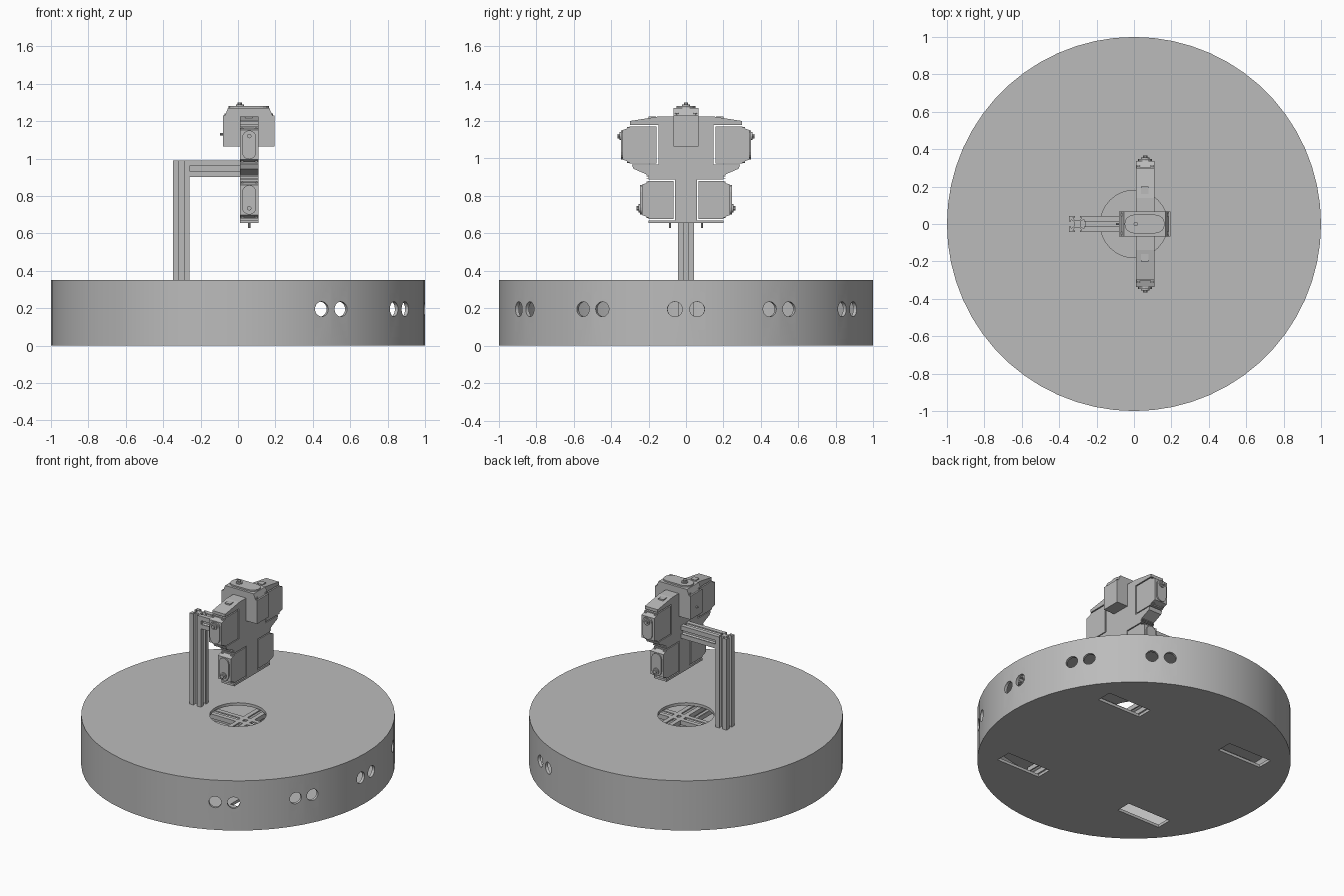
import bpy, bmesh
from math import pi, sin, cos, radians
from mathutils import Matrix, Vector

old = bpy.data.objects.get("Cube")
if old:
    bpy.data.objects.remove(old)

gray = bpy.data.materials.new("plain gray")
gray.use_nodes = True
gray.diffuse_color = (0.5, 0.5, 0.5, 1)
gray.node_tree.nodes["Principled BSDF"].inputs["Base Color"].default_value = (0.5, 0.5, 0.5, 1)


def finish(name, bm):
    bmesh.ops.recalc_face_normals(bm, faces=bm.faces)
    mesh = bpy.data.meshes.new(name)
    bm.to_mesh(mesh)
    bm.free()
    mesh.materials.append(gray)
    obj = bpy.data.objects.new(name, mesh)
    bpy.context.collection.objects.link(obj)
    return obj


def axes(origin, x, y, z):
    """Matrix from a local frame to the model."""
    m = Matrix((x, y, z)).transposed().to_4x4()
    m.translation = Vector(origin)
    return m


X, Y, Z = Vector((1, 0, 0)), Vector((0, 1, 0)), Vector((0, 0, 1))


def add_prism(bm, outline, low, high, frame):
    """Outline in local x, y pushed along local z."""
    face = bm.faces.new([bm.verts.new(frame @ Vector((u, v, low))) for u, v in outline])
    new = bmesh.ops.extrude_face_region(bm, geom=[face])["geom"]
    push = frame.to_3x3() @ Vector((0, 0, high - low))
    bmesh.ops.translate(bm, vec=push, verts=[g for g in new if isinstance(g, bmesh.types.BMVert)])


def add_rod(bm, r, low, high, frame, sides=16):
    ring = [(r * cos(2 * pi * i / sides), r * sin(2 * pi * i / sides)) for i in range(sides)]
    add_prism(bm, ring, low, high, frame)


def add_box(bm, centre, size):
    m = Matrix.Translation(centre) @ Matrix.Diagonal((*size, 1))
    bmesh.ops.create_cube(bm, size=1, matrix=m)


def select_only(obj):
    bpy.ops.object.select_all(action='DESELECT')
    obj.select_set(True)
    bpy.context.view_layer.objects.active = obj


def cut(obj, bm):
    tool = finish("cutter", bm)
    tool.hide_render = True
    select_only(obj)
    mod = obj.modifiers.new("cut", 'BOOLEAN')
    mod.operation, mod.solver, mod.object = 'DIFFERENCE', 'EXACT', tool
    bpy.ops.object.modifier_apply(modifier=mod.name)
    bpy.data.objects.remove(tool)


# Hollow drum base
WALL = 0.02
HEIGHT = 0.35
bm = bmesh.new()
add_rod(bm, 1, 0, HEIGHT, Matrix(), 60)
drum = finish("drum_base", bm)
bm = bmesh.new()
add_rod(bm, 1 - WALL, WALL, HEIGHT - WALL, Matrix(), 60)
cut(drum, bm)

# Top opening, wheel slots and paired sensor holes
bm = bmesh.new()
add_rod(bm, 0.18, 0.3, 0.4, Matrix(), 32)
for sx in (-1, 1):
    for sy in (-1, 1):
        add_box(bm, (sx * 0.5, sy * 0.5, 0), (0.34, 0.11, 0.1))
for pair in range(-60, 61, 30):
    for side in (-3.4, 3.4):
        a = radians(pair + side)
        out = Vector((cos(a), sin(a), 0))
        add_rod(bm, 0.04, 0.9, 1.1, axes((0, 0, 0.195), out.cross(Z), Z, out), 20)
cut(drum, bm)
select_only(drum)
bpy.ops.object.shade_smooth_by_angle(angle=radians(30))


# Slotted frame rails
def rail(name, low, high, frame):
    h, slot, lip, inner, core = 0.044, 0.013, 0.009, 0.024, 0.018
    side = [(-h, -h), (-slot, -h), (-slot, lip - h), (-inner, lip - h), (-slot, -core),
            (slot, -core), (inner, lip - h), (slot, lip - h), (slot, -h)]
    outline = []
    for k in range(4):
        c, s = (1, 0, -1, 0)[k], (0, 1, 0, -1)[k]
        outline += [(c * u - s * v, s * u + c * v) for u, v in side]
    bm = bmesh.new()
    add_prism(bm, outline, low, high, frame)
    return finish(name, bm)


rail("post", WALL, 0.99, axes((-0.303, 0, 0), X, Y, Z))
rail("arm", -0.259, 0.02, axes((0, 0, 0.946), Y, Z, X))
rail("inner_rail_lengthwise", -0.94, 0.94, axes((0, 0, 0.28), Y, Z, X))
rail("inner_rail_crosswise", -0.94, 0.94, axes((0.055, 0, 0.28), Z, X, Y))

# Head plate with notches for the motors
half = [(0.14, 1.225), (0.3, 1.2), (0.3, 1.18), (0.148, 1.18), (0.148, 0.968),
        (0.29, 0.968), (0.28, 0.945), (0.2, 0.91), (0.2, 0.887), (0.06, 0.887),
        (0.06, 0.67), (0.2, 0.67), (0.2, 0.655)]
bm = bmesh.new()
add_prism(bm, half + [(-y, z) for y, z in reversed(half)], 0.01, 0.11, axes((0, 0, 0), Y, Z, X))
finish("head_plate", bm)


# Motors: local x is the width, y the thickness, z the way the shaft points
def motor(name, frame, w, t, depth, cap, shaft):
    bm = bmesh.new()
    top = depth + cap * 0.8
    profile = [(-w, 0), (w, 0), (w, depth), (0.92 * w, depth), (0.8 * w, top),
               (-0.8 * w, top), (-0.92 * w, depth), (-w, depth)]
    lay = frame @ axes((0, 0, 0), X, Z, -Y)
    add_prism(bm, profile, -t, t, lay)
    # Rounded face plate
    r, span = t * 0.75, w * 0.78 - t * 0.75
    arc = [(span + r * cos(a), r * sin(a)) for a in [pi * i / 8 - pi / 2 for i in range(9)]]
    add_prism(bm, arc + [(-u, -v) for u, v in arc], top, depth + cap, frame)
    # Shaft with its collar
    add_rod(bm, 0.022, top, depth + cap + 0.008, frame @ Matrix.Translation((shaft, 0, 0)))
    add_rod(bm, 0.012, top, depth + cap + 0.02, frame @ Matrix.Translation((shaft, 0, 0)), 10)
    # Corner screws
    for sx in (-1, 1):
        for sy in (-1, 1):
            spot = Matrix.Translation((sx * 0.88 * w, sy * 0.75 * t, 0))
            add_rod(bm, 0.009, depth - 0.02, depth + 0.012, frame @ spot, 8)
    finish(name, bm)


for s, label in ((-1, "front"), (1, "back")):
    motor(label + "_upper_motor", axes((0.06, s * 0.157, 1.073), Z, X, s * Y),
          0.099, 0.05, 0.145, 0.045, 0.047)
    motor(label + "_lower_motor", axes((0.06, s * 0.068, 0.779), Z, X, s * Y),
          0.101, 0.05, 0.132, 0.045, -0.045)
motor("top_motor", axes((0.057, 0, 1.065), X, Y, Z), 0.138, 0.066, 0.165, 0.05, -0.047)

# Small bolts and pins on the head
bm = bmesh.new()
for s in (-1, 1):
    add_box(bm, (0.057, s * 0.18, 1.217), (0.04, 0.04, 0.016))
    add_rod(bm, 0.006, 0.628, 0.66, axes((0.06, s * 0.085, 0), X, Y, Z), 8)
    # Ribs between the upper and lower motors
    for k in range(3):
        add_box(bm, (0.06, s * 0.2, 0.894 + k * 0.009), (0.1, 0.02, 0.004))
add_rod(bm, 0.006, -0.095, -0.07, axes((0, 0, 1.13), Y, Z, X), 8)
finish("head_bolts", bm)
